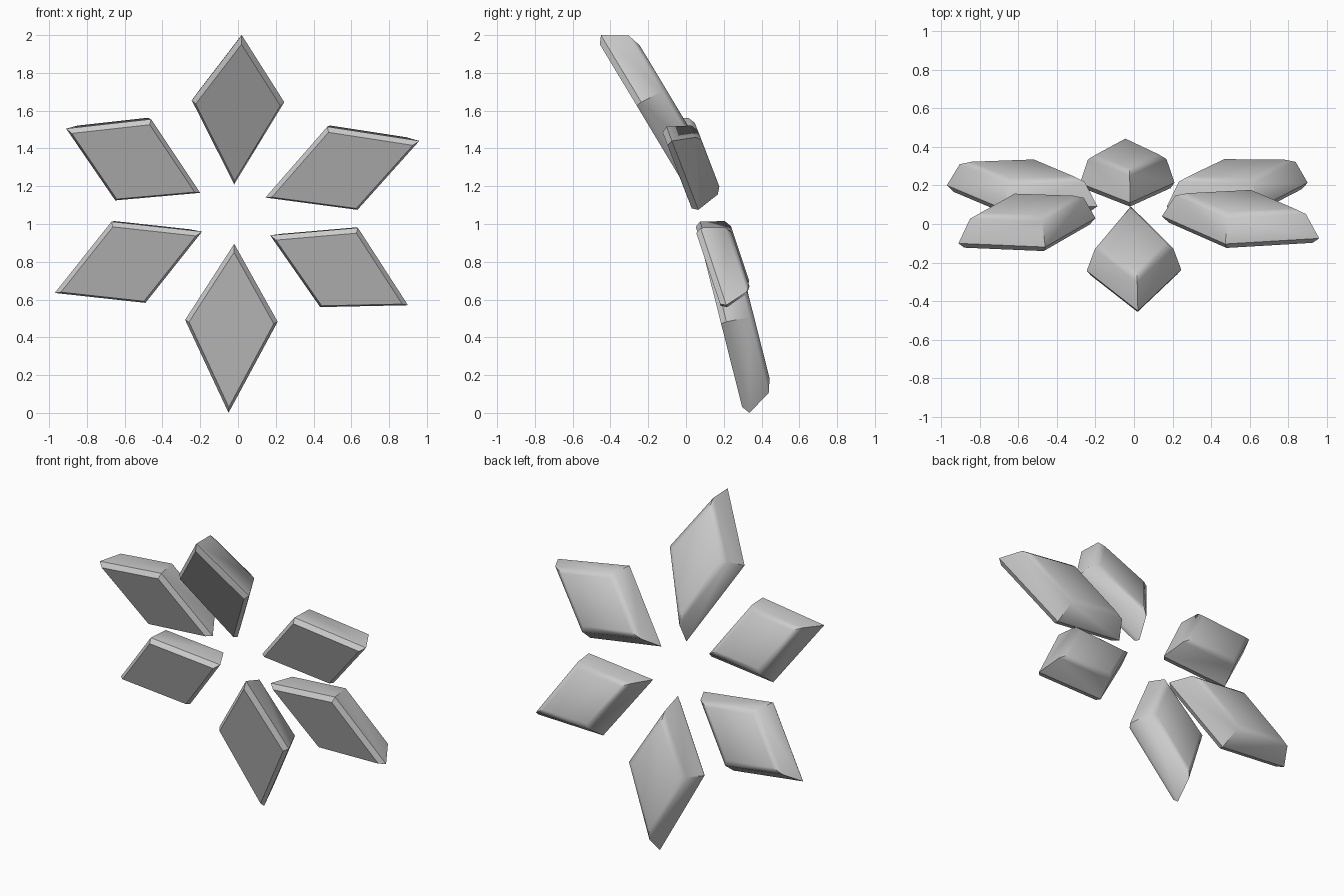
import bpy
import bmesh
from math import radians, sin, cos, tan
from mathutils import Vector

cube = bpy.data.objects.get("Cube")
if cube:
    bpy.data.objects.remove(cube, do_unlink=True)

# Single matte grey
grey = bpy.data.materials.new("stone_grey")
grey.use_nodes = True
colour = (0.6, 0.6, 0.6, 1.0)
grey.diffuse_color = colour
grey.node_tree.nodes["Principled BSDF"].inputs["Base Color"].default_value = colour

# Cross-section of every petal: (depth from the widest rim, scale)
SECTION = [(-0.03, 0.915), (0.0, 1.0), (0.125, 0.83), (0.148, 0.67)]


def make_petal(name, outer, inner, side, lift, depth, tilt):
    """Diamond slab; corners given in x and z, lying on a plane leaning forward."""
    tilt = radians(tilt)
    outer, inner, side = Vector(outer), Vector(inner), Vector(side)
    middle = (outer + inner) / 2
    waist = middle + Vector((0, lift))
    back = Vector((0, cos(tilt), sin(tilt)))

    def on_plane(p):
        return Vector((p.x, depth - tan(tilt) * (p.y - middle.y), p.y))

    centre = on_plane(middle)
    rim = [on_plane(p) for p in (outer, waist + side, inner, waist - side)]

    # Stack scaled rims and bridge them
    bm = bmesh.new()
    rings = [[bm.verts.new(centre + (p - centre) * scale + back * offset) for p in rim]
             for offset, scale in SECTION]
    bm.faces.new(rings[0])
    bm.faces.new(rings[-1])
    for low, high in zip(rings, rings[1:]):
        for i in range(4):
            j = (i + 1) % 4
            bm.faces.new((low[i], low[j], high[j], high[i]))
    bmesh.ops.recalc_face_normals(bm, faces=bm.faces)

    mesh = bpy.data.meshes.new(name)
    bm.to_mesh(mesh)
    bm.free()
    mesh.materials.append(grey)
    petal = bpy.data.objects.new(name, mesh)
    bpy.context.collection.objects.link(petal)

    bpy.ops.object.select_all(action="DESELECT")
    petal.select_set(True)
    bpy.context.view_layer.objects.active = petal
    bpy.ops.object.shade_smooth_by_angle(angle=radians(45))


# Ring of six petals, leaning further forward towards the top
make_petal("top_petal", outer=(0.02, 2.0), inner=(-0.02, 1.21),
           side=(0.245, -0.005), lift=0.045, depth=-0.213, tilt=31)
make_petal("upper_left_petal", outer=(0.96, 1.44), inner=(0.145, 1.14),
           side=(-0.08, 0.22), lift=0.005, depth=-0.017, tilt=21)
make_petal("upper_right_petal", outer=(-0.91, 1.505), inner=(-0.2, 1.165),
           side=(0.095, 0.215), lift=0.005, depth=-0.035, tilt=21)
make_petal("lower_right_petal", outer=(-0.97, 0.635), inner=(-0.19, 0.96),
           side=(-0.09, 0.215), lift=0.0, depth=0.146, tilt=18.5)
make_petal("lower_left_petal", outer=(0.9, 0.57), inner=(0.17, 0.94),
           side=(0.1, 0.21), lift=0.015, depth=0.152, tilt=18.5)
make_petal("bottom_petal", outer=(-0.05, 0.0), inner=(-0.02, 0.895),
           side=(0.245, -0.005), lift=0.04, depth=0.223, tilt=14.2)
